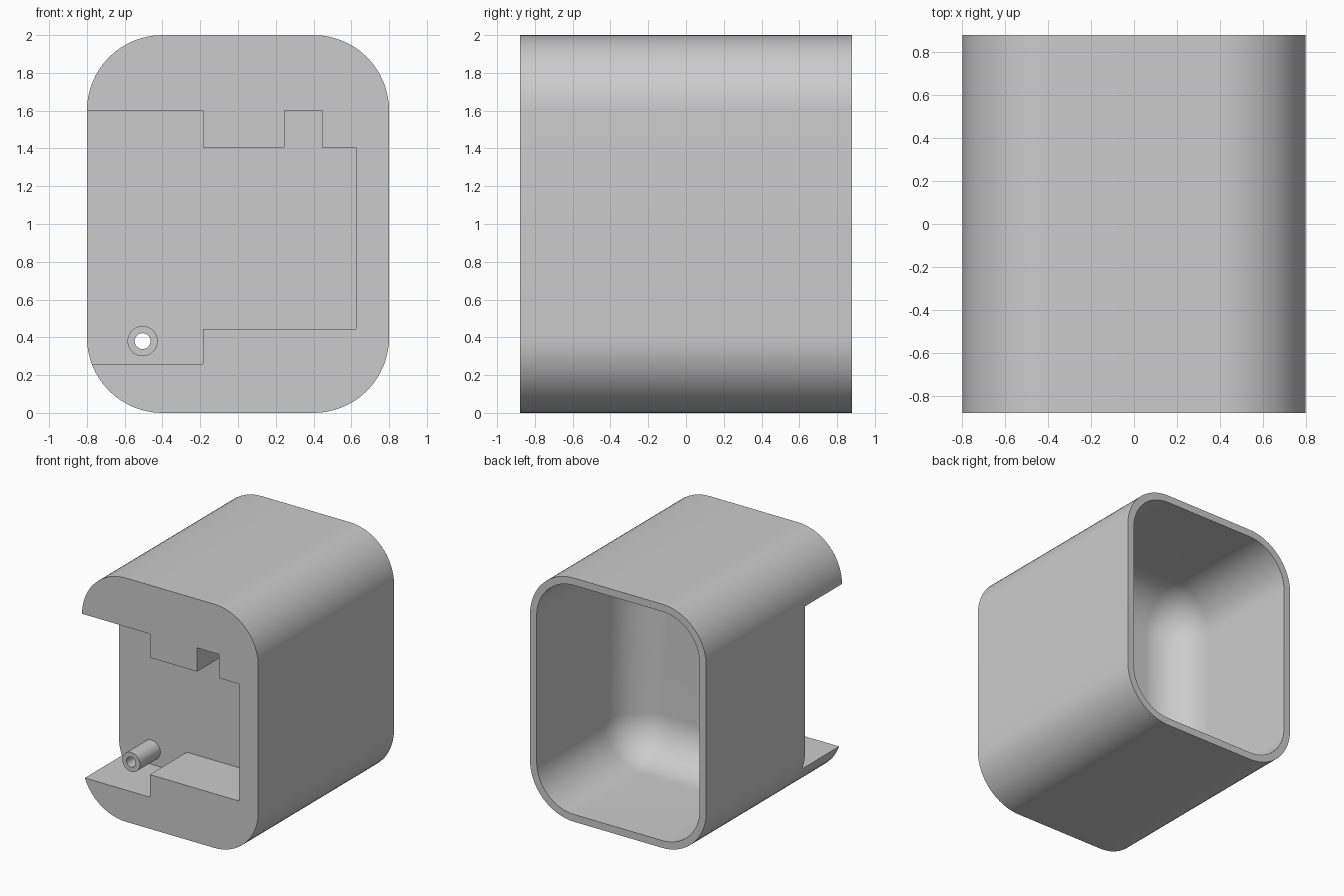
import bpy, bmesh
from math import sin, cos, pi, radians

cube = bpy.data.objects.get("Cube")
if cube:
    bpy.data.objects.remove(cube, do_unlink=True)

grey = bpy.data.materials.new("plain grey")
grey.use_nodes = True
grey.diffuse_color = (0.6, 0.6, 0.6, 1)
grey.node_tree.nodes["Principled BSDF"].inputs["Base Color"].default_value = (0.6, 0.6, 0.6, 1)

FRONT, BACK = -0.88, 0.88
RECESS_Y = -0.40
WALL = 0.06
CORNER = 0.40
ARC = 16


def loft(name, rings):
    """Skin equal-length rings of points and cap both ends."""
    bm = bmesh.new()
    loops = [[bm.verts.new(p) for p in ring] for ring in rings]
    n = len(loops[0])
    for a, b in zip(loops, loops[1:]):
        for i in range(n):
            j = (i + 1) % n
            bm.faces.new((a[i], a[j], b[j], b[i]))
    bm.faces.new(loops[0])
    bm.faces.new(loops[-1])
    bmesh.ops.remove_doubles(bm, verts=bm.verts, dist=0.0001)
    bmesh.ops.recalc_face_normals(bm, faces=bm.faces)
    mesh = bpy.data.meshes.new(name)
    bm.to_mesh(mesh)
    bm.free()
    mesh.materials.append(grey)
    obj = bpy.data.objects.new(name, mesh)
    bpy.context.collection.objects.link(obj)
    return obj


def rounded_ring(radius, y):
    """Rounded rectangle around four fixed corner centres."""
    ring = []
    for k, (sx, sz) in enumerate([(1, 1), (-1, 1), (-1, -1), (1, -1)]):
        for i in range(ARC + 1):
            a = (k + i / ARC) * pi / 2
            ring.append((sx * 0.4 + radius * cos(a), y, 1 + sz * 0.6 + radius * sin(a)))
    return ring


def rod(name, radius, y0, y1):
    """Cylinder along y on the peg axis."""
    turn = [2 * pi * i / 32 for i in range(32)]
    return loft(name, [[(-0.505 + radius * cos(a), y, 0.38 + radius * sin(a)) for a in turn]
                       for y in (y0, y1)])


def cut(obj, cutter):
    mod = obj.modifiers.new("cut", "BOOLEAN")
    mod.operation = "DIFFERENCE"
    mod.solver = "EXACT"
    mod.object = cutter
    bpy.context.view_layer.objects.active = obj
    bpy.ops.object.modifier_apply(modifier=mod.name)


# Outer block
housing = loft("housing", [rounded_ring(CORNER, FRONT), rounded_ring(CORNER, BACK)])

# Stepped front recess, open on one side
outline = [(-1, 1.6), (-0.185, 1.6), (-0.185, 1.405), (0.245, 1.405), (0.245, 1.6),
           (0.445, 1.6), (0.445, 1.405), (0.625, 1.405), (0.625, 0.445),
           (-0.185, 0.445), (-0.185, 0.26), (-1, 0.26)]
recess = loft("recess_cutter", [[(x, y, z) for x, z in outline] for y in (FRONT - 0.1, RECESS_Y)])

# Rear cavity with a fully rounded inner end
r = CORNER - WALL
start = RECESS_Y + WALL + r
steps = [i / ARC * pi / 2 for i in range(ARC + 1)]
cavity = loft("cavity_cutter", [rounded_ring(r, BACK + 0.1)] +
              [rounded_ring(r * cos(t), start - r * sin(t)) for t in steps])

# Hollow peg, drilled through into the cavity
peg = rod("peg", 0.08, -0.665, RECESS_Y + 0.01)
bore = rod("bore_cutter", 0.042, FRONT - 0.1, 0.1)

for cutter in (recess, cavity, bore):
    cut(housing, cutter)
cut(peg, bore)
for cutter in (recess, cavity, bore):
    bpy.data.objects.remove(cutter, do_unlink=True)

# Smooth curves, sharp edges
bpy.ops.object.select_all(action="DESELECT")
for obj in (housing, peg):
    obj.select_set(True)
bpy.context.view_layer.objects.active = housing
bpy.ops.object.shade_smooth_by_angle(angle=radians(30))
